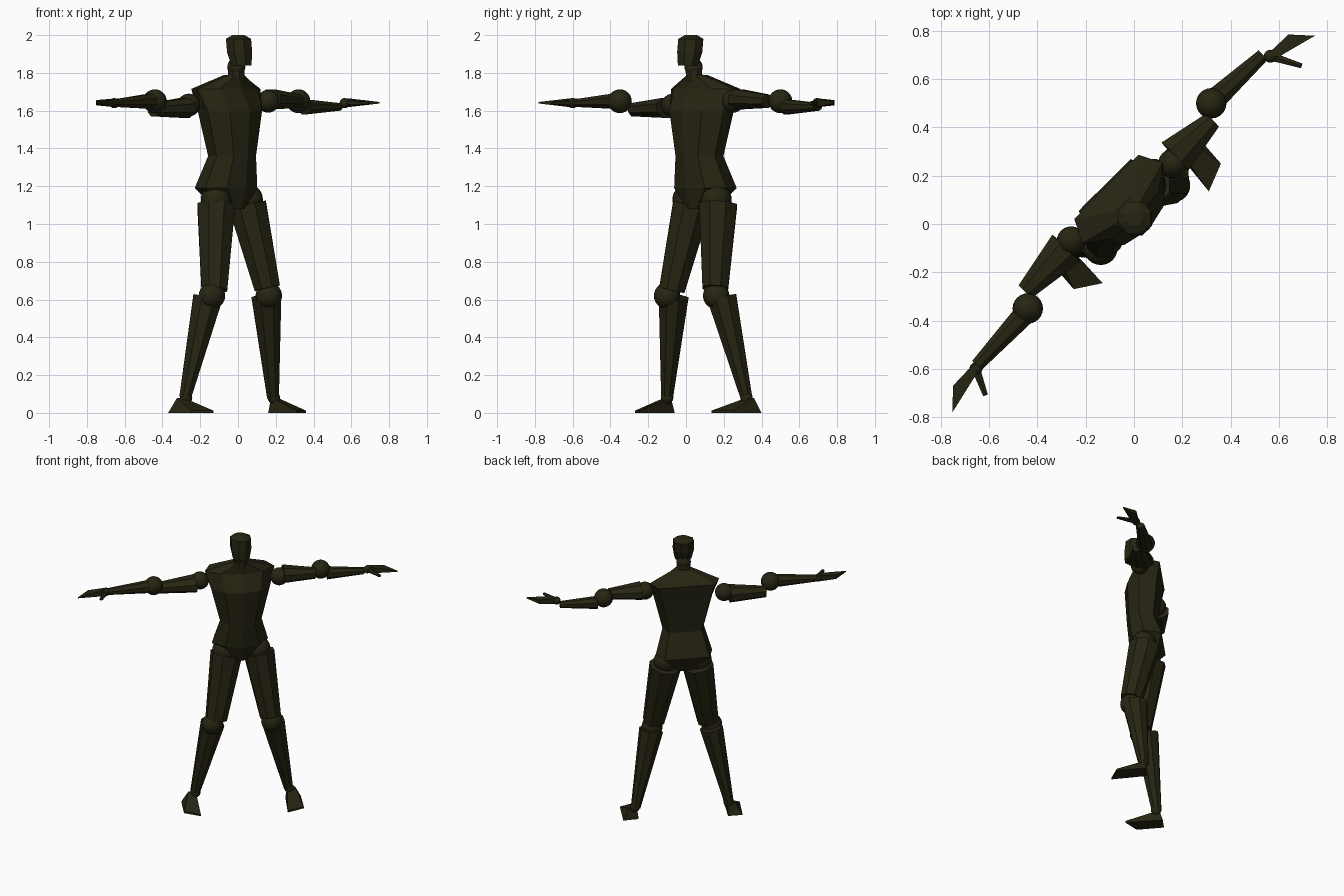
import bpy, bmesh, math
from mathutils import Vector

if "Cube" in bpy.data.objects:
    bpy.data.objects.remove(bpy.data.objects["Cube"])

# single dark olive colour
olive = bpy.data.materials.new("dark olive")
olive.diffuse_color = (0.020, 0.018, 0.006, 1)
olive.use_nodes = True
olive.node_tree.nodes["Principled BSDF"].inputs["Base Color"].default_value = olive.diffuse_color

R = math.sqrt(0.5)
FORWARD = Vector((R, -R, 0))      # the figure faces diagonally, front right


def body(X, F, z):
    """Point from body axes (sideways, forward, up) to world axes."""
    return Vector(((X + F) * R, (X - F) * R, z))


def finish(name, bm, smooth=False):
    bmesh.ops.recalc_face_normals(bm, faces=bm.faces)
    me = bpy.data.meshes.new(name)
    bm.to_mesh(me)
    bm.free()
    me.materials.append(olive)
    for p in me.polygons:
        p.use_smooth = smooth
    ob = bpy.data.objects.new(name, me)
    bpy.context.collection.objects.link(ob)
    return ob


def loft(name, rings):
    """Skin a list of equal-length point rings and cap both ends."""
    bm = bmesh.new()
    vs = [[bm.verts.new(p) for p in ring] for ring in rings]
    n = len(vs[0])
    for a, b in zip(vs, vs[1:]):
        for i in range(n):
            j = (i + 1) % n
            bm.faces.new((a[i], a[j], b[j], b[i]))
    bm.faces.new(vs[0][::-1])
    bm.faces.new(vs[-1])
    return finish(name, bm)


def limb(name, p0, p1, r0, r1, n=8):
    """Tapered faceted limb; radii are (forward, other)."""
    p0, p1 = Vector(p0), Vector(p1)
    d = (p1 - p0).normalized()
    a = (FORWARD - d * FORWARD.dot(d)).normalized()
    b = d.cross(a)
    k = 1 / math.cos(math.pi / n)
    rings = []
    for p, r in ((p0, r0), (p1, r1)):
        ring = []
        for i in range(n):
            t = 2 * math.pi * (i + 0.5) / n
            ring.append(p + a * (k * r[0] * math.cos(t)) + b * (k * r[1] * math.sin(t)))
        rings.append(ring)
    return loft(name, rings)


def ball(name, p, r):
    bm = bmesh.new()
    bmesh.ops.create_uvsphere(bm, u_segments=24, v_segments=14, radius=r)
    bmesh.ops.translate(bm, verts=bm.verts, vec=Vector(p))
    return finish(name, bm, True)


# torso: height, half width, front, back
torso = []
for z, w, f, b in ((1.08, .06, .00, -.15), (1.19, .19, .03, -.20), (1.36, .14, .045, -.14),
                   (1.60, .20, .06, -.17), (1.715, .235, .00, -.19), (1.79, .05, .00, -.09)):
    d = f - b
    half = [(.6 * w, f - .12 * d), (w, b + .5 * d), (.8 * w, b)]
    pts = [(0, f)] + half + [(-x, y) for x, y in reversed(half)]
    torso.append([body(.028 + x, y, z) for x, y in pts])
loft("torso", torso)

# neck and head
limb("neck", body(.025, -.04, 1.76), body(.02, -.03, 1.86), (.045, .045), (.04, .04))
ball("neck_ball", body(.022, -.035, 1.83), .048)
head = []
for z, r, F in ((1.84, .058, .005), (1.91, .072, -.008), (1.98, .072, -.016), (2.0, .035, -.018)):
    head.append([body(.02 + r * math.cos(t), F + r * math.sin(t), z)
                 for t in [math.pi * (i + .5) / 4 for i in range(8)]])
loft("head", head)

# arms: joints per side
arms = {
    "right": dict(
        shoulder=(-.26, -.07, 1.63), upper=((-.28, -.10, 1.615), (-.45, -.28, 1.605)),
        elbow=(-.44, -.35, 1.65), fore=((-.46, -.38, 1.65), (-.65, -.585, 1.64)),
        wrist=(-.655, -.60, 1.64), thumb=(-.615, -.71, 1.64),
        palm=((-.66, -.575), (-.75, -.67), (-.752, -.78), (-.655, -.625))),
    "left": dict(
        shoulder=(.16, .25, 1.65), upper=((.17, .28, 1.66), (.325, .43, 1.65)),
        elbow=(.32, .50, 1.65), fore=((.35, .53, 1.62), (.535, .70, 1.62)),
        wrist=(.565, .695, 1.64), thumb=(.695, .655, 1.64),
        palm=((.56, .71), (.64, .785), (.75, .78), (.595, .69))),
}
for side, a in arms.items():
    ball(side + "_shoulder_ball", a["shoulder"], .06)
    limb(side + "_upper_arm", *a["upper"], (.08, .053), (.038, .035))
    ball(side + "_elbow_ball", a["elbow"], .063)
    limb(side + "_forearm", *a["fore"], (.045, .04), (.027, .02))
    ball(side + "_wrist_ball", a["wrist"], .027)
    thick = (.022, .014, .004, .022)
    loft(side + "_hand", [[(x, y, 1.642 + s * t) for (x, y), t in zip(a["palm"], thick)]
                          for s in (-1, 1)])
    limb(side + "_thumb", a["wrist"], a["thumb"], (.018, .015), (.01, .007), 6)

# legs: joints per side
legs = {
    "right": dict(
        hip=(-.115, .01, 1.13), thigh=((-.115, .03, 1.10), (-.125, -.075, .65)),
        knee=(-.138, -.10, .62), shin=((-.16, -.065, .61), (-.28, -.10, .08)),
        ankle=(-.275, -.10, .08),
        sole=((-.37, -.13), (-.30, -.06), (-.13, -.245), (-.25, -.27))),
    "left": dict(
        hip=(.05, .16, 1.13), thigh=((.05, .17, 1.10), (.155, .155, .66)),
        knee=(.163, .16, .62), shin=((.15, .19, .61), (.185, .32, .08)),
        ankle=(.19, .32, .08),
        sole=((.16, .32), (.23, .40), (.36, .25), (.31, .135))),
}
for side, g in legs.items():
    ball(side + "_hip_ball", g["hip"], .082)
    limb(side + "_thigh", *g["thigh"], (.10, .10), (.068, .068))
    ball(side + "_knee_ball", g["knee"], .07)
    limb(side + "_shin", *g["shin"], (.08, .075), (.032, .03))
    ball(side + "_ankle_ball", g["ankle"], .033)
    # foot: flat sole, heel rising to the ankle, thin toe
    ank = Vector(g["ankle"])
    sole = [Vector((x, y, 0)) for x, y in g["sole"]]
    top = []
    for i, p in enumerate(sole):
        if i < 2:
            q = p.lerp(ank, .5)
            q.z = .08
        else:
            q = p + Vector((0, 0, .012))
        top.append(q)
    loft(side + "_foot", [sole, top])
